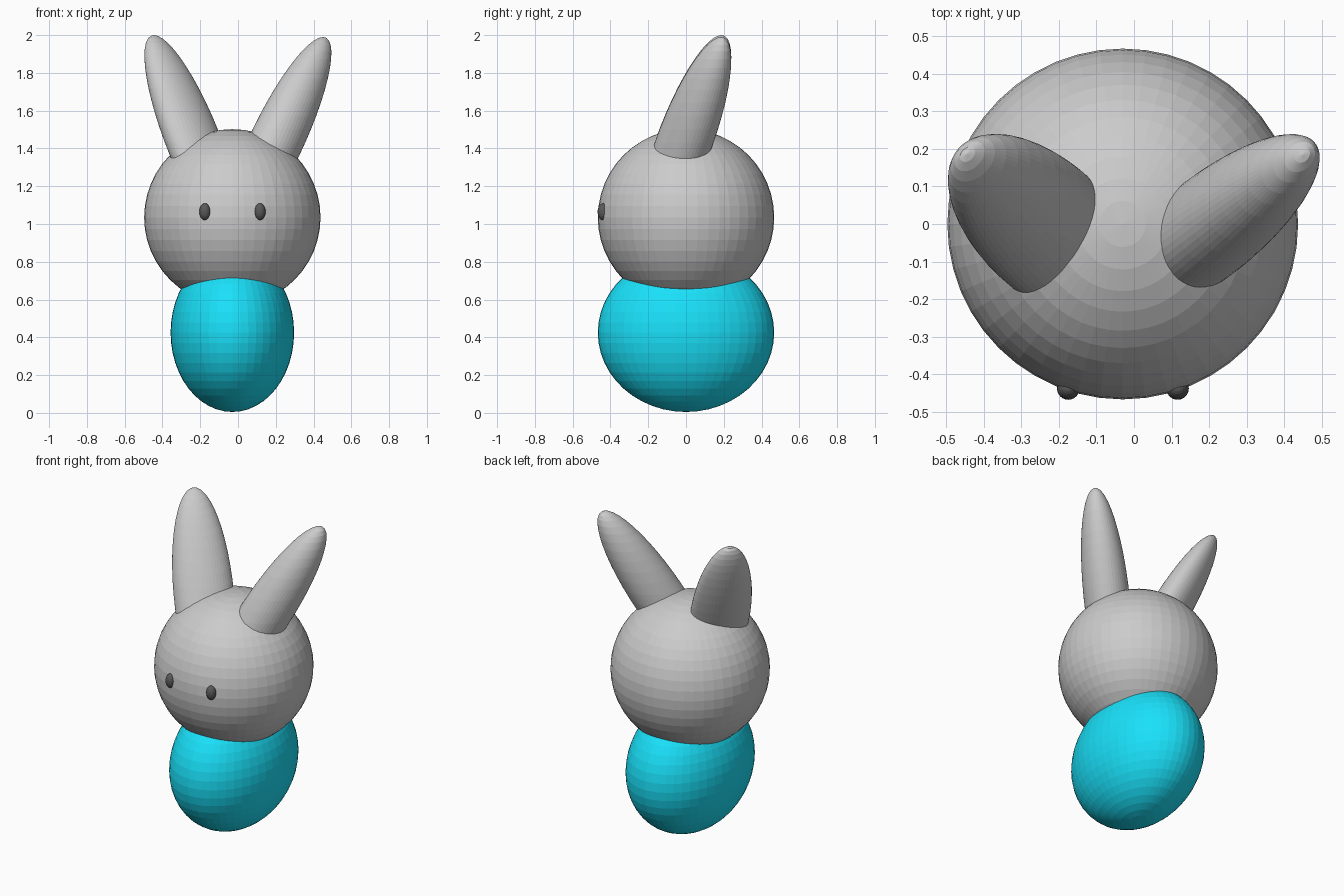
import bpy
from math import sqrt
from mathutils import Matrix, Vector

if "Cube" in bpy.data.objects:
    bpy.data.objects.remove(bpy.data.objects["Cube"])


def ball(name, centre, axes, segments=48, rings=24, color=None):
    """Faceted unit sphere mapped onto three axis vectors (columns)."""
    bpy.ops.mesh.primitive_uv_sphere_add(segments=segments, ring_count=rings, radius=1)
    ob = bpy.context.object
    ob.name = name
    basis = Matrix(axes).transposed().to_4x4()
    ob.data.transform(basis)
    ob.location = centre
    if color:
        mat = bpy.data.materials.new(name + "_color")
        mat.diffuse_color = color
        mat.use_nodes = True
        mat.node_tree.nodes["Principled BSDF"].inputs["Base Color"].default_value = mat.diffuse_color
        ob.data.materials.append(mat)
    return ob


def ellipsoid(name, centre, radii, **kw):
    rx, ry, rz = radii
    return ball(name, centre, ((rx, 0, 0), (0, ry, 0), (0, 0, rz)), **kw)


def ear(name, centre, tip, wide, thin):
    """Leaning ear: oval horizontal sections turned 45 degrees, sheared to the tip."""
    d = 1 / sqrt(2)
    lean = Vector(tip) - Vector(centre)
    ball(name, centre, ((thin * d, -thin * d, 0), (wide * d, wide * d, 0), lean))


# Body, narrower from the front than from the side
ellipsoid("body", (-0.03, 0, 0.425), (0.327, 0.467, 0.42), color=(0.01, 0.75, 0.95, 1))

# Head
ellipsoid("head", (-0.03, 0, 1.035), (0.467, 0.467, 0.467))

# Ears, splayed sideways and back
ear("left_ear", (-0.237, -0.01, 1.44), (-0.445, 0.187, 2.0), 0.178, 0.125)
ear("right_ear", (0.20, -0.01, 1.43), (0.45, 0.185, 1.99), 0.174, 0.135)

# Eyes, half sunk in the face
for name, x in (("left_eye", -0.175), ("right_eye", 0.116)):
    ellipsoid(name, (x, -0.438, 1.065), (0.03, 0.03, 0.045),
              segments=24, rings=12, color=(0.1, 0.1, 0.1, 1))
